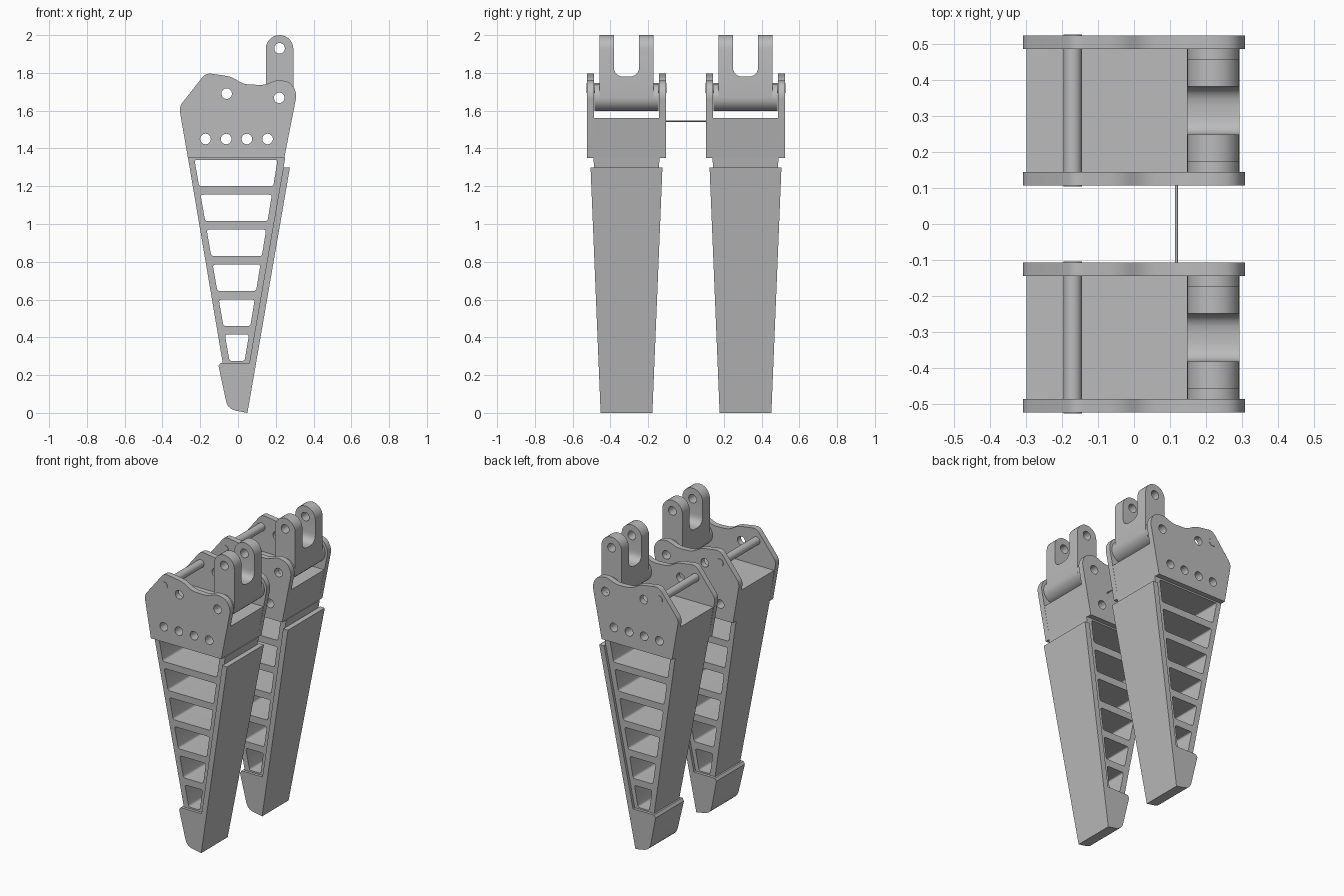
import bpy, bmesh, math
from mathutils import Vector

cube = bpy.data.objects.get("Cube")
if cube:
    bpy.data.objects.remove(cube)

steel = bpy.data.materials.new("plain_grey")
steel.use_nodes = True
GREY = (0.5, 0.5, 0.5, 1)
steel.diffuse_color = GREY
steel.node_tree.nodes["Principled BSDF"].inputs["Base Color"].default_value = GREY

LEG_Y = 0.315


def circle(x, z, r, n=32):
    return [(x + r * math.cos(2 * math.pi * i / n), z + r * math.sin(2 * math.pi * i / n))
            for i in range(n)]


def rounded(pts, radius, steps=5):
    """Round every corner of a closed outline."""
    out = []
    for i, p in enumerate(pts):
        p = Vector(p)
        a, b = Vector(pts[i - 1]) - p, Vector(pts[(i + 1) % len(pts)]) - p
        r = min(radius, a.length * 0.49, b.length * 0.49)
        start, end = p + a.normalized() * r, p + b.normalized() * r
        for s in range(steps + 1):
            t = s / steps
            out.append(tuple(start * (1 - t) ** 2 + p * 2 * t * (1 - t) + end * t * t))
    return out


def stadium(x, z_low, z_high, r, n=14):
    top = [(x + r * math.cos(math.pi * i / n), z_high + r * math.sin(math.pi * i / n))
           for i in range(n + 1)]
    low = [(x - r * math.cos(math.pi * i / n), z_low - r * math.sin(math.pi * i / n))
           for i in range(n + 1)]
    return top + low


def prism(name, outline, half, grow=0, y=0, along_x=False):
    """Extrude an outline symmetrically; half width may grow with height."""
    bm = bmesh.new()
    rings = []
    for side in (-1, 1):
        ring = []
        for u, v in outline:
            w = side * (half + grow * v)
            ring.append(bm.verts.new((w, u, v) if along_x else (u, y + w, v)))
        rings.append(ring)
    a, b = rings
    bm.faces.new(a)
    bm.faces.new(b[::-1])
    for i in range(len(a)):
        j = (i + 1) % len(a)
        bm.faces.new((a[i], b[i], b[j], a[j]))
    bmesh.ops.recalc_face_normals(bm, faces=bm.faces)
    mesh = bpy.data.meshes.new(name)
    bm.to_mesh(mesh)
    bm.free()
    mesh.materials.append(steel)
    obj = bpy.data.objects.new(name, mesh)
    bpy.context.scene.collection.objects.link(obj)
    return obj


def cut(obj, cutters):
    for c in cutters:
        mod = obj.modifiers.new("cut", 'BOOLEAN')
        mod.operation, mod.solver, mod.object = 'DIFFERENCE', 'EXACT', c
    deps = bpy.context.evaluated_depsgraph_get()
    deps.update()
    mesh = bpy.data.meshes.new_from_object(obj.evaluated_get(deps))
    obj.modifiers.clear()
    obj.data = mesh
    for c in cutters:
        bpy.data.objects.remove(c)
    return obj


def drill(spots, r=0.028):
    return [prism("drill", circle(x, z, r), 0.4) for x, z in spots]


parts = []
bolt_row = [(-0.172 + 0.1095 * i, 1.45) for i in range(4)]
pivot = (0.218, 1.668)

# Tapered ladder frame with six windows
frame = prism("ladder_frame", [(-0.265, 1.352), (-0.07, 0.2), (0.06, 0.2), (0.25, 1.352)],
              0.119, 0.041)
windows = []
for i in range(6):
    low = 0.275 + 0.185 * i
    high = low + 0.14
    left = lambda z: -0.045 - 0.174 * (z - 0.275)
    right = lambda z: 0.035 + 0.164 * (z - 0.275)
    corners = [(left(low), low), (right(low), low), (right(high), high), (left(high), high)]
    windows.append(prism("window", rounded(corners, 0.014), 0.4))
parts.append(cut(frame, windows))

# Outer skin running down into the foot
skin = [(0.275, 1.3), (0.24, 1.3), (0.238, 1.29), (0.06, 0.265)]
heel = rounded([(0.05, 0.265), (-0.103, 0.265), (-0.055, 0.02), (0.05, 0.0)], 0.045)[6:18]
heel = [(0.06, 0.265), (-0.092, 0.265), (-0.103, 0.248)] + heel[6:]
parts.append(prism("skin_and_foot", skin[:3] + heel + [(0.05, 0.0)], 0.137, 0.041))

# Solid head block between the side plates
block = prism("head_block", [(-0.265, 1.35), (0.245, 1.35), (0.285, 1.56), (-0.299, 1.56)], 0.172)
parts.append(cut(block, drill(bolt_row)))

# Side plates
plate_shape = rounded([(-0.265, 1.35), (0.245, 1.35), (0.312, 1.69), (0.28, 1.75), (0.21, 1.765),
                       (0.14, 1.735), (0.03, 1.74), (-0.035, 1.78), (-0.17, 1.80),
                       (-0.312, 1.62)], 0.03)
plate_shape = [(-0.265, 1.35), (0.245, 1.35)] + plate_shape[12:]
for side, label in ((-1, "front_side_plate"), (1, "back_side_plate")):
    plate = prism(label, plate_shape, 0.0185, y=side * 0.1895)
    parts.append(cut(plate, drill(bolt_row + [pivot, (-0.06, 1.69)])))

# Cross pin
parts.append(prism("cross_pin", circle(-0.17, 1.72, 0.026), 0.211))

# Clevis with slot, and its hub
clevis = prism("clevis", stadium(0.22, 1.67, 1.927, 0.073), 0.142)
slot = [(-0.067, 2.1)] + rounded([(-0.067, 1.9), (-0.067, 1.78), (0.067, 1.78),
                                  (0.067, 1.9)], 0.055)[6:18] + [(0.067, 2.1)]
parts.append(cut(clevis, [prism("slot", slot, 0.5, along_x=True)]
                 + drill([(0.22, 1.93), pivot])))
hub = prism("clevis_hub", circle(0.22, 1.67, 0.0725, 40), 0.1705)
parts.append(cut(hub, drill([pivot])))

# Smooth round surfaces and place both legs
for obj in parts:
    obj.data.shade_smooth()
    obj.data.set_sharp_from_angle(angle=math.radians(30))
    twin = obj.copy()
    bpy.context.scene.collection.objects.link(twin)
    twin.name = "back_leg_" + obj.name
    obj.name = "front_leg_" + obj.name
    obj.location.y, twin.location.y = -LEG_Y, LEG_Y

# Thin tie rod joining the legs
prism("tie_rod", circle(0.118, 1.545, 0.004, 12), 0.112)
